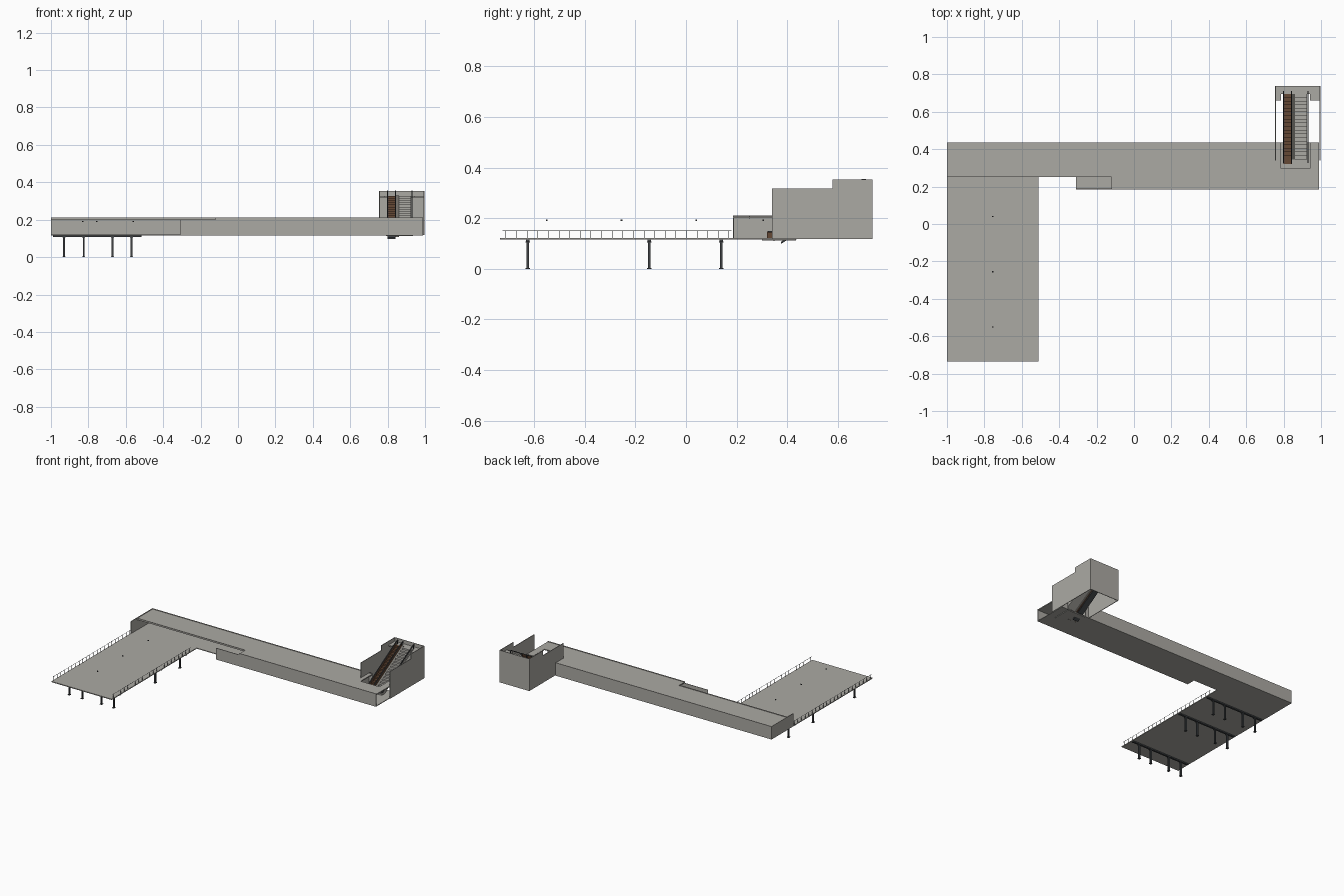
import bpy
import bmesh
from mathutils import Vector

if "Cube" in bpy.data.objects:
    bpy.data.objects.remove(bpy.data.objects["Cube"])


def material(name, rgb):
    m = bpy.data.materials.new(name)
    m.use_nodes = True
    m.diffuse_color = (*rgb, 1)
    m.node_tree.nodes["Principled BSDF"].inputs["Base Color"].default_value = (*rgb, 1)
    return m


CONCRETE = material("warm_grey", (0.41, 0.40, 0.37))
STEEL = material("dark_steel", (0.05, 0.055, 0.06))
BROWN = material("brown_steps", (0.13, 0.065, 0.035))
SHADE = material("mid_grey", (0.2, 0.19, 0.17))


def finish(name, bm, mat):
    bmesh.ops.recalc_face_normals(bm, faces=bm.faces)
    mesh = bpy.data.meshes.new(name)
    bm.to_mesh(mesh)
    bm.free()
    mesh.materials.append(mat)
    ob = bpy.data.objects.new(name, mesh)
    bpy.context.collection.objects.link(ob)
    return ob


def boxes(name, mat, spans):
    """One object from boxes given as ((x0, x1), (y0, y1), (z0, z1))."""
    bm = bmesh.new()
    for span in spans:
        lo, hi = Vector([s[0] for s in span]), Vector([s[1] for s in span])
        vs = bmesh.ops.create_cube(bm, size=1)["verts"]
        for v in vs:
            v.co = (lo + hi) / 2 + v.co * (hi - lo)
    return finish(name, bm, mat)


def prism(name, mat, outline, axis, a, b):
    """Extrude a flat outline along x ('x': points are y,z) or z ('z': points are x,y)."""
    bm = bmesh.new()
    place = (lambda p, q: (q, *p)) if axis == "x" else (lambda p, q: (*p, q))
    face = bm.faces.new([bm.verts.new(place(p, a)) for p in outline])
    ext = bmesh.ops.extrude_face_region(bm, geom=[face])["geom"]
    step = Vector((b - a, 0, 0)) if axis == "x" else Vector((0, 0, b - a))
    bmesh.ops.translate(bm, vec=step, verts=[g for g in ext if isinstance(g, bmesh.types.BMVert)])
    return finish(name, bm, mat)


W, E = -1.0, 0.99            # corridor ends
FRONT, INNER, BACK = 0.185, 0.25, 0.437
FLOOR, ROOF, TOP = 0.12, 0.207, 0.211
T = 0.004                    # wall thickness
PX = -0.51                   # outer platform edge
PY = -0.735                  # platform end

# Platform deck, cross beams and columns
boxes("platform_deck", CONCRETE, [((W, PX), (PY, INNER), (0.116, 0.122))])
rows = (-0.625, -0.145, 0.14)
boxes("platform_beams", STEEL, [((W + 0.01, PX - 0.005), (y - 0.007, y + 0.007), (0.107, 0.116)) for y in rows])
columns = []
for y in rows:
    for x in (-0.93, -0.825, -0.67, -0.57):
        columns.append(((x - 0.005, x + 0.005), (y - 0.005, y + 0.005), (0, 0.108)))
        for z in (0, 0.104):
            columns.append(((x - 0.008, x + 0.008), (y - 0.009, y + 0.009), (z, z + 0.004)))
boxes("platform_columns", STEEL, columns)

# Railings on both long sides
for side, x in (("left", PX - 0.003), ("right", W + 0.003)):
    posts = [((x - 0.001, x + 0.001), (y - 0.001, y + 0.001), (FLOOR, 0.15))
             for y in [0.17 - 0.042 * i for i in range(22)]]
    posts.append(((x - 0.0006, x + 0.0006), (PY + 0.01, 0.18), (0.149, 0.1505)))
    boxes(side + "_railing", STEEL, posts)

# Small hanging fixtures above the platform
spots = [(-0.755, y) for y in (-0.55, -0.255, 0.04, 0.305)] + [(-0.83, 0.305), (-0.56, 0.305)]
boxes("fixtures", STEEL, [((x - 0.004, x + 0.004), (y - 0.003, y + 0.003), (0.188, 0.194)) for x, y in spots])

# Corridor floor and roof, the roof notched over the stairwell
prism("corridor_floor", CONCRETE,
      [(W, INNER), (-0.31, INNER), (-0.31, FRONT), (E, FRONT), (E, BACK), (W, BACK)],
      "z", 0.116, 0.121)
prism("corridor_roof", CONCRETE,
      [(W, INNER), (-0.12, INNER), (-0.12, FRONT), (E, FRONT), (E, BACK),
       (0.94, BACK), (0.94, 0.297), (0.787, 0.297), (0.787, BACK), (W, BACK)],
      "z", 0.2, ROOF)

# Corridor walls
boxes("corridor_walls", CONCRETE, [
    ((W, 0.787), (BACK - T, BACK), (FLOOR, TOP)),
    ((0.94, E), (BACK - T, BACK), (FLOOR, TOP)),
    ((W, W + T), (FRONT, BACK), (FLOOR, TOP)),
    ((-0.12, E), (FRONT, FRONT + T), (FLOOR, TOP)),
    ((-0.31, -0.12), (FRONT, FRONT + T), (FLOOR, 0.2)),
    ((W, -0.12), (INNER, INNER + T), (0.199, TOP)),
])
boxes("stair_pit", CONCRETE, [((0.79, 0.935), (0.3, 0.435), (0.112, 0.117))])

# Tower: stepped side walls, back wall and notched upper landing
side_outline = [(0.34, 0.117), (0.738, 0.117), (0.738, 0.353), (0.58, 0.353), (0.58, 0.317), (0.34, 0.317)]
prism("tower_right_wall", CONCRETE, side_outline, "x", 0.755, 0.755 + T)
prism("tower_left_wall", CONCRETE, side_outline, "x", 0.996 - T, 0.996)
boxes("tower_back_wall", CONCRETE, [((0.755, 0.996), (0.734, 0.738), (0.117, 0.353))])
prism("upper_landing", CONCRETE,
      [(0.757, 0.66), (0.787, 0.66), (0.787, 0.695), (0.94, 0.695), (0.94, 0.66),
       (0.994, 0.66), (0.994, 0.736), (0.757, 0.736)], "z", 0.318, 0.326)


# Stair flights rising to the back
def flight(name, mat, x0, x1, n=18, y0=0.345, y1=0.695):
    dy, dz = (y1 - y0) / n, (0.326 - FLOOR) / n
    pts = [(y0, FLOOR)]
    for i in range(n):
        pts += [(y0 + i * dy, FLOOR + (i + 1) * dz), (y0 + (i + 1) * dy, FLOOR + (i + 1) * dz)]
    pts += [(y1, 0.31), (y0 + 0.03, FLOOR)]
    return prism(name, mat, pts, "x", x0, x1)


def slope(name, mat, x0, x1, low, high, y0=0.345, y1=0.695):
    return prism(name, mat, [(y0, FLOOR + low), (y1, 0.326 + low), (y1, 0.326 + high), (y0, FLOOR + high)],
                 "x", x0, x1)


flight("escalator_steps", BROWN, 0.802, 0.841)
flight("stair_steps", CONCRETE, 0.86, 0.926)
slope("middle_ramp", SHADE, 0.843, 0.86, -0.012, 0.004)
slope("escalator_underside", STEEL, 0.8, 0.843, -0.022, -0.014, 0.375)
boxes("escalator_foot", BROWN, [((0.798, 0.844), (0.32, 0.347), (0.121, 0.124))])

# Balustrades and handrails with level ends
for i, x in enumerate((0.8, 0.842, 0.93)):
    mat = BROWN if i < 2 else SHADE
    if i < 2:
        slope(f"balustrade_{i}", mat, x - 0.0015, x + 0.0015, -0.012, 0.024)
        boxes(f"balustrade_end_{i}", mat, [((x - 0.0015, x + 0.0015), (0.32, 0.346), (0.121, 0.147))])
    slope(f"handrail_{i}", STEEL, x - 0.003, x + 0.003, 0.023, 0.029)
    boxes(f"handrail_ends_{i}", STEEL, [
        ((x - 0.003, x + 0.003), (0.325, 0.346), (0.144, 0.149)),
        ((x - 0.003, x + 0.003), (0.694, 0.712), (0.35, 0.355)),
        ((x - 0.002, x + 0.002), (0.705, 0.709), (0.326, 0.352)),
    ])
